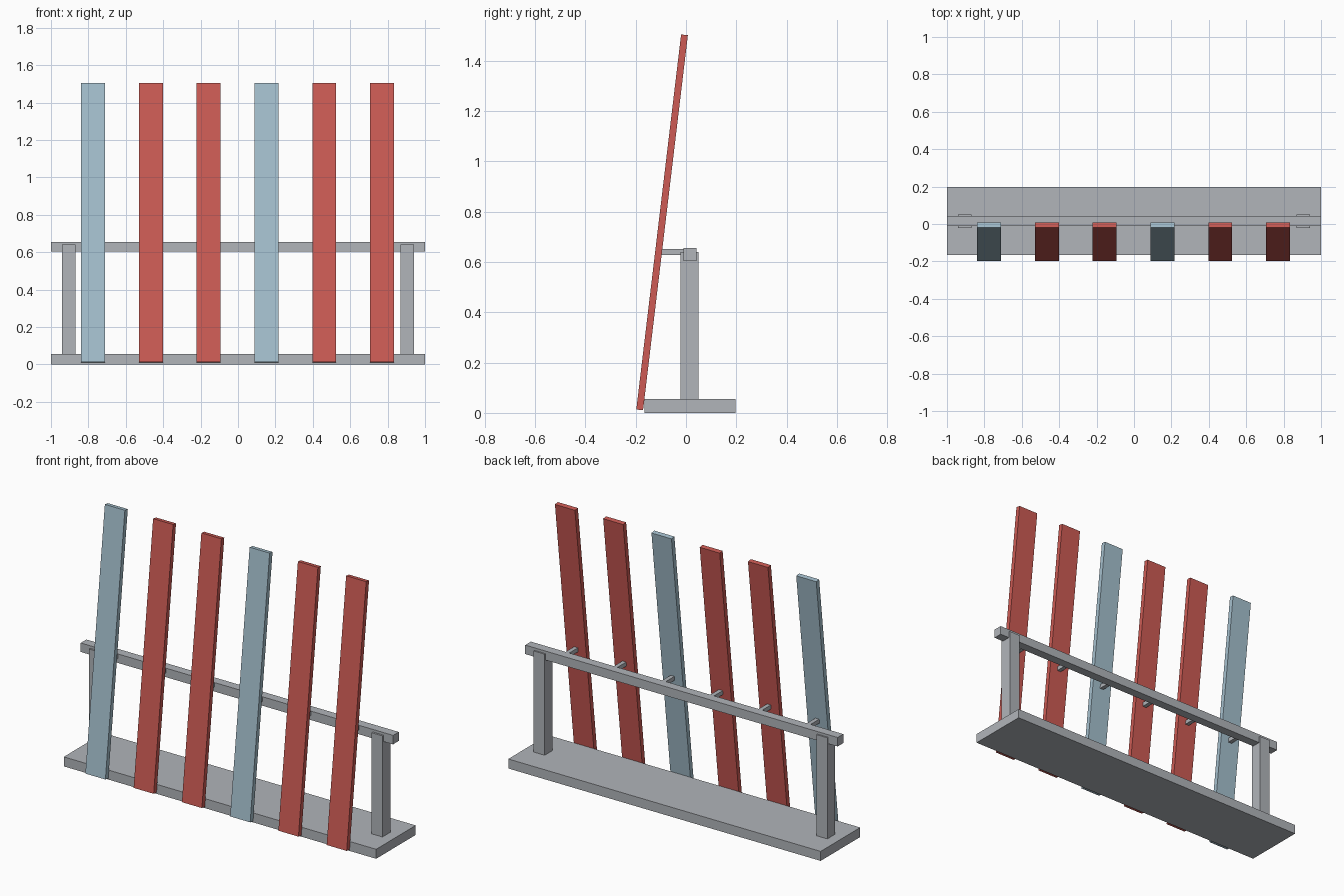
import bpy
import math
from mathutils import Vector

if "Cube" in bpy.data.objects:
    bpy.data.objects.remove(bpy.data.objects["Cube"], do_unlink=True)


def make_material(name, rgb):
    mat = bpy.data.materials.new(name)
    mat.use_nodes = True
    mat.diffuse_color = (*rgb, 1)
    bsdf = next(n for n in mat.node_tree.nodes if n.type == "BSDF_PRINCIPLED")
    bsdf.inputs["Base Color"].default_value = (*rgb, 1)
    return mat


grey = make_material("light grey", (0.44, 0.46, 0.49))
red = make_material("red", (0.61, 0.105, 0.09))
blue = make_material("pale blue", (0.38, 0.53, 0.62))


def box(name, low, high, mat):
    """Axis-aligned box between two corners."""
    low, high = Vector(low), Vector(high)
    centre = (low + high) / 2
    bpy.ops.mesh.primitive_cube_add(size=1, location=centre)
    obj = bpy.context.object
    obj.name = name
    for v in obj.data.vertices:
        v.co *= high - low
    obj.data.materials.append(mat)
    return obj


# Base board and top rail
box("base", (-1, -0.165, 0), (1, 0.197, 0.055), grey)
box("rail", (-1, -0.01, 0.603), (1, 0.042, 0.655), grey)

# End posts
for side, name in ((-1, "right_post"), (1, "left_post")):
    box(name, (side * 0.905 - 0.035, -0.021, 0.055),
        (side * 0.905 + 0.035, 0.05, 0.64), grey)

# Leaning planks, each held to the rail by a short peg
foot = Vector((0, -0.184, 0.012))
head = Vector((0, -0.006, 1.502))
lean = head - foot
colours = [blue, red, red, blue, red, red]
for i, mat in enumerate(colours):
    x = -0.775 + i * 0.309
    plank = box(f"plank_{i + 1}", (-0.064, -0.0135, -lean.length / 2),
                (0.064, 0.0135, lean.length / 2), mat)
    plank.location = (foot + head) / 2 + Vector((x, 0, 0))
    plank.rotation_euler.x = -math.atan2(lean.y, lean.z)
    box(f"peg_{i + 1}", (x - 0.012, -0.1, 0.628), (x + 0.012, -0.01, 0.652), grey)
